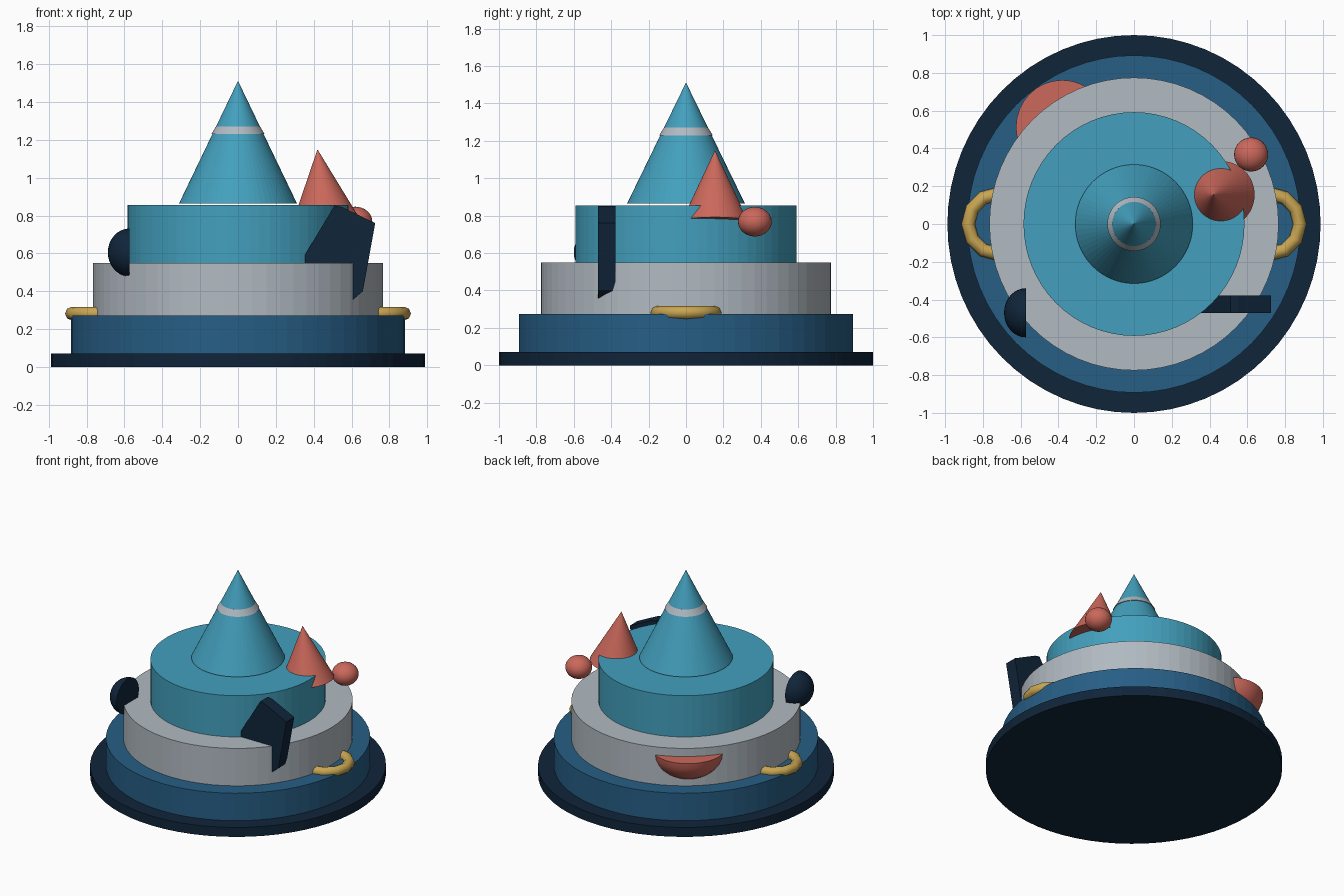
import bpy, bmesh, math
from mathutils import Matrix, Vector

if "Cube" in bpy.data.objects:
    bpy.data.objects.remove(bpy.data.objects["Cube"])

SX = 0.988  # the whole stack is very slightly narrower in x


def material(name, rgb):
    m = bpy.data.materials.new(name)
    m.diffuse_color = (*rgb, 1)
    m.use_nodes = True
    m.node_tree.nodes["Principled BSDF"].inputs["Base Color"].default_value = m.diffuse_color
    return m


NAVY = material("navy", (0.005, 0.018, 0.042))
BLUE = material("deep blue", (0.020, 0.112, 0.235))
GREY = material("light grey", (0.440, 0.490, 0.535))
TEAL = material("teal", (0.056, 0.350, 0.510))
CORAL = material("coral", (0.600, 0.138, 0.105))
GOLD = material("gold", (0.578, 0.376, 0.085))


def finish(name, bm, mat, smooth=None):
    bmesh.ops.recalc_face_normals(bm, faces=bm.faces)
    me = bpy.data.meshes.new(name)
    bm.to_mesh(me)
    bm.free()
    me.materials.append(mat)
    ob = bpy.data.objects.new(name, me)
    bpy.context.collection.objects.link(ob)
    if smooth:
        bpy.ops.object.select_all(action='DESELECT')
        ob.select_set(True)
        bpy.context.view_layer.objects.active = ob
        bpy.ops.object.shade_smooth_by_angle(angle=math.radians(smooth))
    return ob


def frustum(name, r1, r2, z1, z2, mat, segs=64):
    bm = bmesh.new()
    bmesh.ops.create_cone(bm, cap_ends=True, segments=segs, radius1=r1, radius2=r2, depth=z2 - z1,
                          matrix=Matrix.Diagonal((SX, 1, 1, 1)) @ Matrix.Translation((0, 0, (z1 + z2) / 2)))
    return finish(name, bm, mat)


def ball(name, centre, radii, mat, cut=None):
    """Ellipsoid; cut is the direction of the half that is removed, leaving a flat cap."""
    bm = bmesh.new()
    bmesh.ops.create_uvsphere(bm, u_segments=32, v_segments=16, radius=1)
    if cut:
        geom = bm.verts[:] + bm.edges[:] + bm.faces[:]
        bmesh.ops.bisect_plane(bm, geom=geom, dist=1e-4, plane_co=(0, 0, 0), plane_no=cut, clear_outer=True)
        bmesh.ops.holes_fill(bm, edges=[e for e in bm.edges if e.is_boundary], sides=0)
    bmesh.ops.transform(bm, verts=bm.verts, matrix=Matrix.Translation(centre) @ Matrix.Diagonal((*radii, 1)))
    return finish(name, bm, mat, 40)


# Stacked round tiers
frustum("base_disc", 1.0, 1.0, 0.0, 0.07, NAVY)
frustum("lower_tier", 0.893, 0.893, 0.07, 0.273, BLUE)
frustum("middle_tier", 0.775, 0.775, 0.273, 0.55, GREY)
frustum("upper_tier", 0.592, 0.592, 0.55, 0.855, TEAL)

# Central spire, hovering just above the upper tier, with its band
frustum("spire", 0.315, 0.0, 0.865, 1.512, TEAL)
frustum("spire_band", 0.143, 0.117, 1.23, 1.272, GREY, 48)

# Leaning coral cone, given by its tip and its axis
tip, lean, length = Vector((0.42, 0.155, 1.15)), math.radians(6.3), 0.38
bm = bmesh.new()
bmesh.ops.create_cone(bm, cap_ends=True, segments=48, radius1=0.178, radius2=0, depth=length,
                      matrix=Matrix.Translation(tip) @ Matrix.Rotation(-lean, 4, 'Y')
                      @ Matrix.Translation((0, 0, -length / 2)))
finish("leaning_cone", bm, CORAL)

# Rounded ornaments
ball("small_ball", (0.62, 0.368, 0.768), (0.09, 0.09, 0.079), CORAL)
ball("side_dome", (-0.573, -0.47, 0.605), (0.115, 0.13, 0.127), NAVY, (1, 0, 0))
ball("back_dome", (-0.38, 0.512, 0.49), (0.245, 0.25, 0.2), CORAL, (0, 0, 1))

# Angular navy fin: a profile in x-z extruded along y
profile = [(0.31, 0.52), (0.51, 0.853), (0.55, 0.845), (0.725, 0.76), (0.66, 0.40), (0.57, 0.325), (0.42, 0.36)]
bm = bmesh.new()
face = bm.faces.new([bm.verts.new((x, -0.47, z)) for x, z in profile])
ext = bmesh.ops.extrude_face_region(bm, geom=[face], use_keep_orig=True)
bmesh.ops.translate(bm, vec=(0, 0.092, 0), verts=[v for v in ext["geom"] if isinstance(v, bmesh.types.BMVert)])
finish("angular_fin", bm, NAVY)


# Gold ring handles, half sunk into the middle tier
def ring_handle(name, side, major=0.16, minor=0.036, n=12, m=8):
    bm = bmesh.new()
    loops = []
    for i in range(n):
        a = 2 * math.pi * i / n
        loop = []
        for j in range(m):
            b = 2 * math.pi * j / m
            r = major + minor * math.cos(b)
            loop.append(bm.verts.new((side * (0.718 + r * math.cos(a)), r * math.sin(a),
                                      0.282 + minor * math.sin(b))))
        loops.append(loop)
    for i in range(n):
        for j in range(m):
            p, q, k = loops[i], loops[(i + 1) % n], (j + 1) % m
            bm.faces.new((p[j], q[j], q[k], p[k]))
    finish(name, bm, GOLD, 50)


ring_handle("right_handle", 1)
ring_handle("left_handle", -1)
